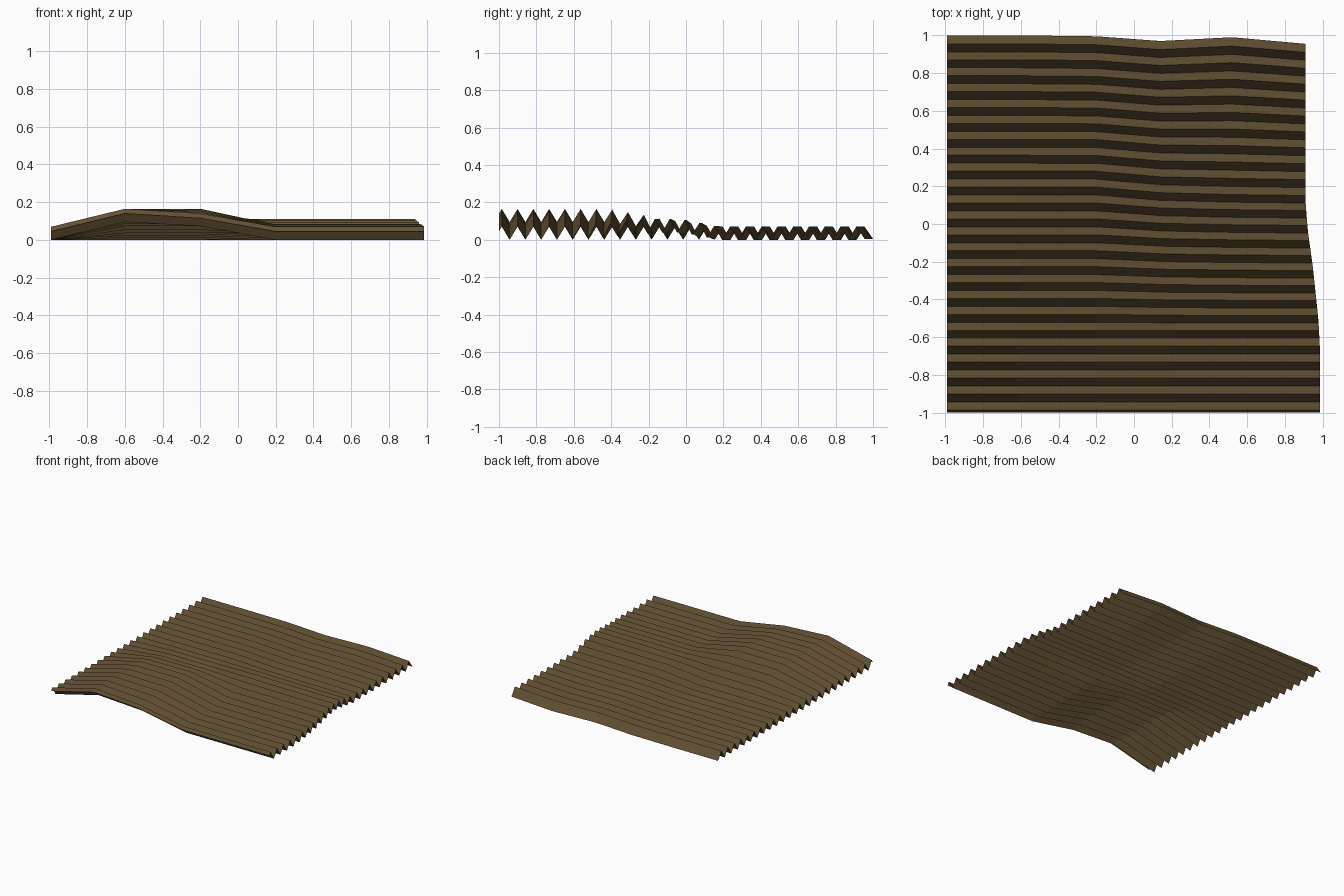
import bpy
import bmesh

cube = bpy.data.objects.get("Cube")
if cube:
    bpy.data.objects.remove(cube, do_unlink=True)

# Weathered brown colour
brown = bpy.data.materials.new("weathered brown")
brown.use_nodes = True
colour = (0.125, 0.081, 0.034, 1)
brown.diffuse_color = colour
shader = brown.node_tree.nodes["Principled BSDF"]
shader.inputs["Base Color"].default_value = colour
shader.inputs["Roughness"].default_value = 0.8


def ramp(v, points):
    """Straight-line interpolation through (position, value) points."""
    if v <= points[0][0]:
        return points[0][1]
    for (a, p), (b, q) in zip(points, points[1:]):
        if v <= b:
            return p + (q - p) * (v - a) / (b - a)
    return points[-1][1]


RIDGES = 24
HEIGHT = 0.07
flat = [(0, 0)]
hump = [(-0.42, 0.095), (-0.25, 0.07), (-0.13, 0.04), (0.15, 0)]
shoulder = [(-1, 0.07), (-0.6, 0.095)] + hump
swell = [(-0.7, 0), (-0.4, 0.015), (-0.15, 0.04), (0, 0.04), (0.22, 0)]

# Each column: x, sideways pull, lengthwise pull, lift along the sheet
columns = [
    (-0.99, 0, flat, flat),
    (-0.6, 0, flat, hump),
    (-0.2, 0, [(0.2, 0), (1, -0.005)], shoulder),
    (0.2, -0.06, [(-0.6, 0), (0.2, -0.03)], swell),
    (0.6, -0.08, [(-0.6, 0), (0.2, -0.04), (0.4, -0.035), (1, -0.01)], swell),
    (0.985, -0.075, [(-0.6, 0), (0.2, -0.045)], swell),
]
pull = [(-0.65, 0), (-0.5, 0.1), (-0.2, 0.5), (0, 0.85), (0.15, 1)]

# Zigzag profile, from the back edge to the short front lip
profile = []
for i in range(RIDGES):
    ridge = 0.955 - i * 1.94 / (RIDGES - 1)
    profile += [(ridge + 0.042, 0), (ridge, HEIGHT)]
profile[0] = (1, 0.005)
profile.append((-1, 0.045))

# Corrugated sheet, bent along its columns
bm = bmesh.new()
rows = []
for y, z in profile:
    rows.append([bm.verts.new((x + shift * ramp(y, pull),
                               y + ramp(y, slide),
                               z + ramp(y, lift)))
                 for x, shift, slide, lift in columns])
for back, front in zip(rows, rows[1:]):
    for i in range(len(columns) - 1):
        bm.faces.new((front[i], front[i + 1], back[i + 1], back[i]))

mesh = bpy.data.meshes.new("corrugated_sheet")
bm.to_mesh(mesh)
bm.free()
mesh.materials.append(brown)
sheet = bpy.data.objects.new("corrugated_sheet", mesh)
bpy.context.collection.objects.link(sheet)
